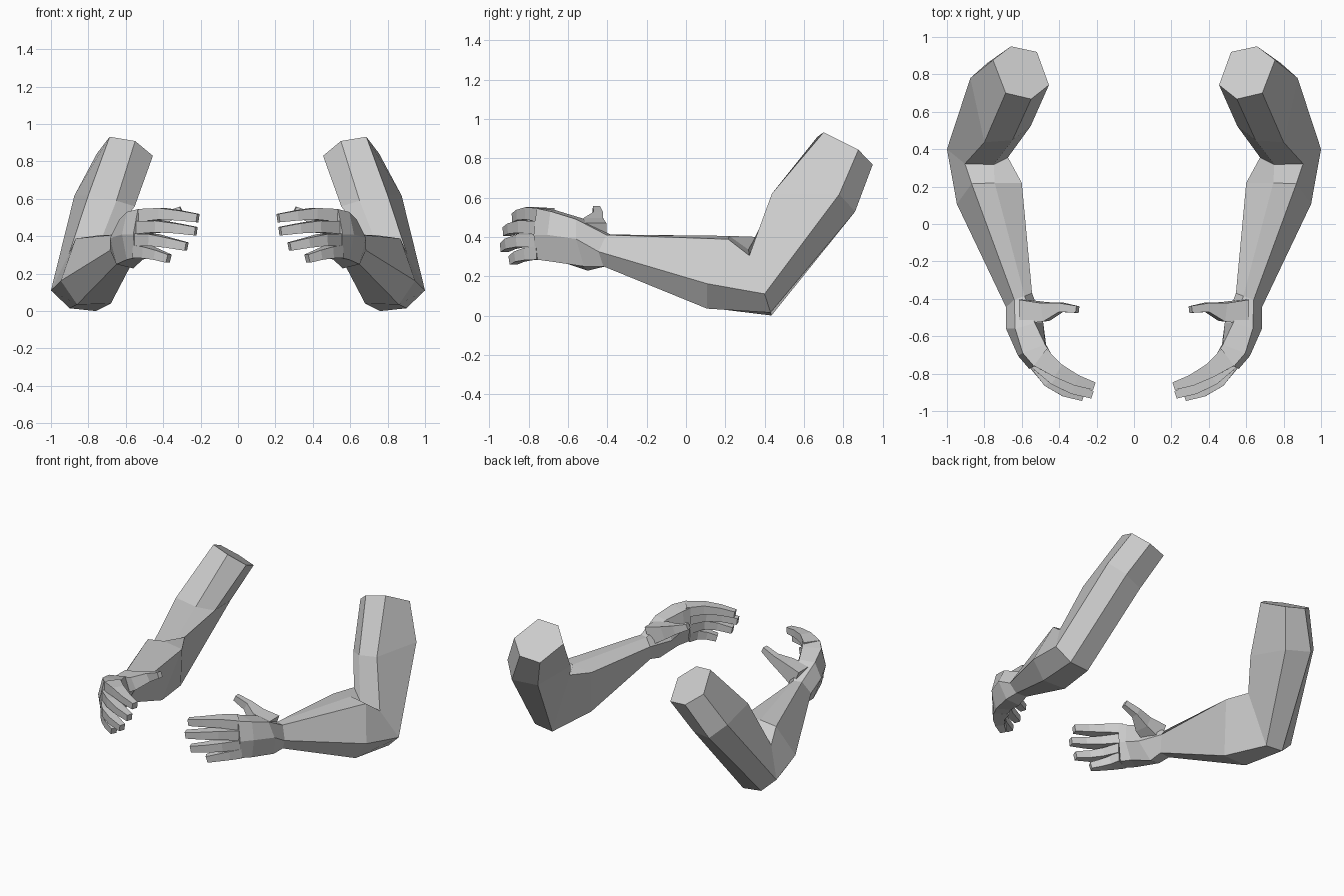
import bpy, bmesh
from mathutils import Vector

if "Cube" in bpy.data.objects:
    bpy.data.objects.remove(bpy.data.objects["Cube"])

skin = bpy.data.materials.new("light_gray")
skin.diffuse_color = (0.6, 0.6, 0.6, 1)
skin.use_nodes = True
skin.node_tree.nodes["Principled BSDF"].inputs["Base Color"].default_value = skin.diffuse_color


def loft(name, rings, cap_start=False, cap_end=False):
    """Skin a list of equal-sized rings and mirror the part to the other side."""
    bm = bmesh.new()
    loops = [[bm.verts.new(p) for p in ring] for ring in rings]
    n = len(loops[0])
    for a, b in zip(loops, loops[1:]):
        for i in range(n):
            j = (i + 1) % n
            bm.faces.new((a[i], a[j], b[j], b[i]))
    if cap_start:
        bm.faces.new(loops[0])
    if cap_end:
        bm.faces.new(loops[-1])
    bmesh.ops.recalc_face_normals(bm, faces=bm.faces)
    mesh = bpy.data.meshes.new(name)
    bm.to_mesh(mesh)
    bm.free()
    mesh.materials.append(skin)
    obj = bpy.data.objects.new(name, mesh)
    bpy.context.collection.objects.link(obj)
    obj.modifiers.new("mirror", 'MIRROR').use_mirror_merge = False
    return obj


def digit(name, path, sizes):
    """Square-section finger: sizes are (width across, height) at each path point."""
    pts = [Vector(p) for p in path]
    rings = []
    for i, p in enumerate(pts):
        d = (pts[min(i + 1, len(pts) - 1)] - pts[max(i - 1, 0)]).normalized()
        side = d.cross(Vector((0, 0, 1))).normalized()
        up = side.cross(d)
        w, h = sizes[i][0] / 2, sizes[i][1] / 2
        rings.append([p + side * w * a + up * h * b
                      for a, b in ((1, 1), (-1, 1), (-1, -1), (1, -1))])
    return loft(name, rings, True, True)


# Ring order: outer, back/bottom outer, back/bottom inner, inner, top inner, top outer
shoulder_cut = [(.754, .877, .843), (.658, .95, .768), (.519, .92, .744),
                (.455, .743, .83), (.55, .668, .909), (.686, .70, .932)]
bicep = [(.875, .78, .617), (.785, .86, .528), (.62, .80, .51),
         (.552, .524, .56), (.65, .448, .59), (.80, .437, .62)]
elbow = [(1.0, .40, .11), (.9, .43, .015), (.76, .435, .0),
         (.674, .356, .40), (.75, .318, .335), (.904, .322, .305)]
forearm_top = [(.947, .107, .162), (.86, .107, .035), (.68, .107, .04),
               (.60, .22, .385), (.745, .22, .405), (.868, .215, .388)]
wrist = [(.684, -.445, .325), (.65, -.42, .25), (.57, -.41, .25),
         (.545, -.37, .36), (.585, -.385, .412), (.64, -.405, .41)]

# Arm tubes
loft("upper_arm", [shoulder_cut, bicep, elbow], cap_start=True)
loft("forearm", [elbow, forearm_top, wrist])

# Palm
heel = [(.684, -.56, .39), (.65, -.52, .25), (.56, -.50, .228),
        (.485, -.53, .36), (.53, -.53, .495), (.635, -.56, .49)]
mid_palm = [(.62, -.705, .41), (.595, -.69, .275), (.51, -.64, .275),
            (.47, -.645, .40), (.475, -.645, .53), (.595, -.69, .53)]
knuckles = [(.56, -.775, .41), (.55, -.765, .285), (.48, -.71, .285),
            (.45, -.69, .41), (.445, -.69, .545), (.535, -.76, .545)]
loft("palm", [wrist, heel, mid_palm, knuckles], cap_end=True)

# Fingers: knuckle, middle joints, tip
fingers = {
    "index_finger": [(.50, -.715, .512), (.405, -.785, .52), (.31, -.835, .511), (.215, -.866, .497)],
    "middle_finger": [(.505, -.732, .447), (.42, -.825, .452), (.325, -.88, .442), (.225, -.912, .427)],
    "ring_finger": [(.51, -.735, .38), (.45, -.838, .38), (.37, -.893, .365), (.275, -.925, .345)],
    "little_finger": [(.515, -.735, .318), (.48, -.80, .313), (.43, -.848, .3), (.37, -.882, .28)],
}
for name, path in fingers.items():
    digit(name, path, [(.11, .068), (.078, .062), (.06, .053), (.042, .045)])

# Thumb
digit("thumb", [(.59, -.47, .41), (.475, -.47, .455), (.39, -.445, .50), (.302, -.457, .54)],
      [(.13, .13), (.10, .09), (.048, .06), (.036, .04)])
